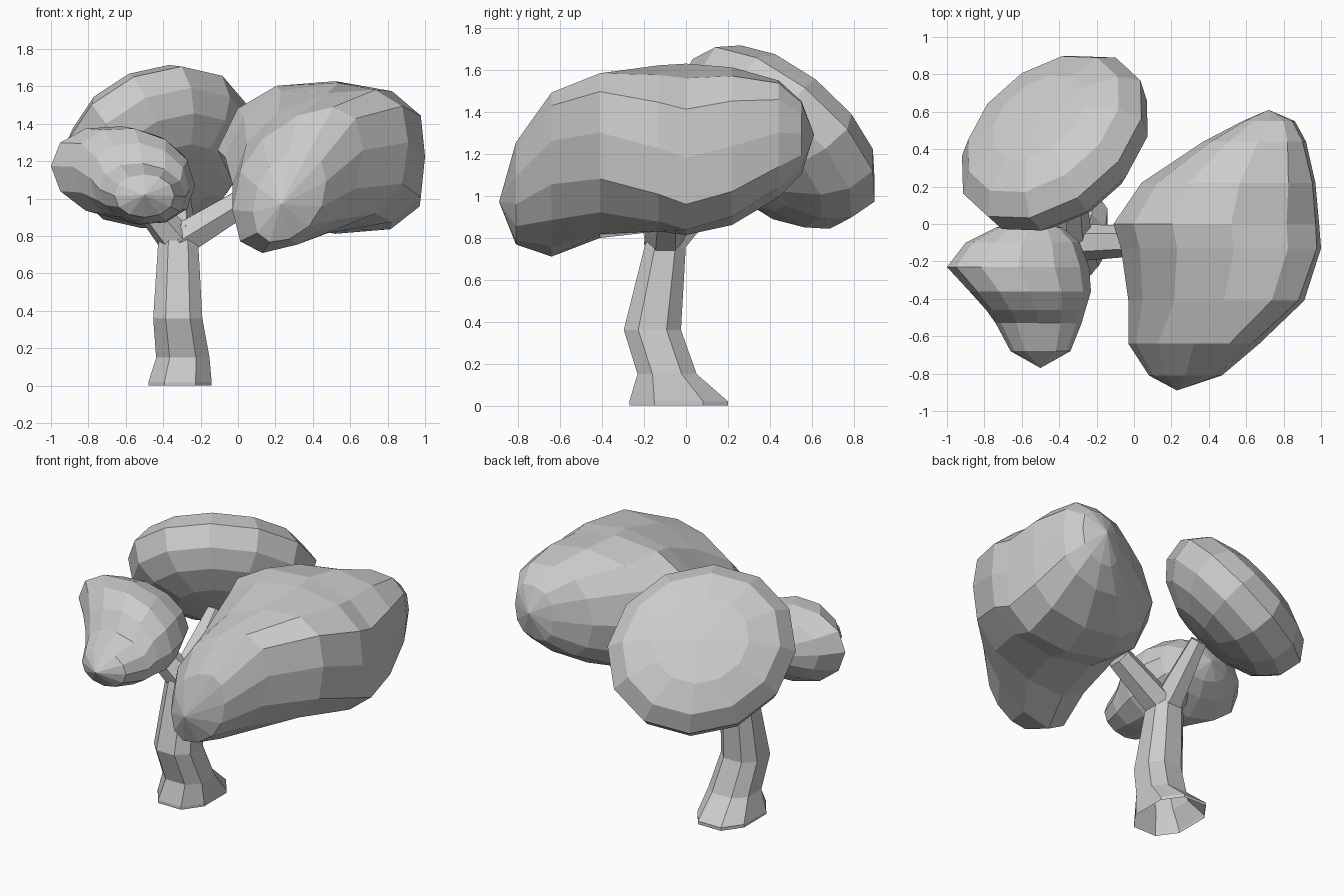
import bpy, bmesh, math
from mathutils import Vector

cube = bpy.data.objects.get("Cube")
if cube:
    bpy.data.objects.remove(cube, do_unlink=True)

grey = bpy.data.materials.new("plain_grey")
grey.use_nodes = True
grey.diffuse_color = (0.6, 0.6, 0.6, 1)
grey.node_tree.nodes["Principled BSDF"].inputs["Base Color"].default_value = (0.6, 0.6, 0.6, 1)


def finish(bm, name):
    bmesh.ops.recalc_face_normals(bm, faces=bm.faces)
    mesh = bpy.data.meshes.new(name)
    bm.to_mesh(mesh)
    bm.free()
    mesh.materials.append(grey)
    obj = bpy.data.objects.new(name, mesh)
    bpy.context.collection.objects.link(obj)


def bulge(v, power):
    return math.copysign(abs(v) ** power, v)


def loft(name, rings, start=None, end=None):
    """Join rings of points; start and end are optional closing tips."""
    bm = bmesh.new()
    loops = [[bm.verts.new(p) for p in ring] for ring in rings]
    n = len(loops[0])
    for a, b in zip(loops, loops[1:]):
        for i in range(n):
            j = (i + 1) % n
            bm.faces.new((a[i], a[j], b[j], b[i]))
    for tip, ring in ((start, loops[0]), (end, loops[-1])):
        if tip:
            v = bm.verts.new(tip)
            for i in range(n):
                bm.faces.new((v, ring[i], ring[(i + 1) % n]))
    finish(bm, name)


def section(y, x0, x1, z0, z1, skew, lean=0, power=0.96, n=12):
    """Rounded upright slice; skew lifts the +x side, lean moves top and bottom to +x."""
    ring = []
    rz = math.sqrt(((z1 - z0) / 2) ** 2 - skew ** 2)
    for i in range(n):
        a = 2 * math.pi * i / n
        c, s = bulge(math.cos(a), power), bulge(math.sin(a), power)
        ring.append(((x0 + x1) / 2 + (x1 - x0) / 2 * c + lean * abs(s), y,
                     (z0 + z1) / 2 + rz * s + skew * c))
    return ring


def tube(name, stations, n):
    """Upright rings given as centre x, y, z and radii in x and y."""
    rings = []
    for x, y, z, rx, ry in stations:
        angles = [2 * math.pi * (i + 0.5) / n for i in range(n)]
        rings.append([(x + rx * bulge(math.cos(a), 0.8),
                       y + ry * bulge(math.sin(a), 0.8), z) for a in angles])
    loft(name, rings)


def branch(name, a, b, r0, r1, n=6):
    a, b = Vector(a), Vector(b)
    turn = (b - a).to_track_quat('Z', 'Y')
    rings = [[p + turn @ Vector((r * math.cos(2 * math.pi * i / n),
                                 r * math.sin(2 * math.pi * i / n), 0)) for i in range(n)]
             for p, r in ((a, r0), (b, r1))]
    loft(name, rings, a, b)


# Large crown with a hanging front lobe
loft("large_crown", [section(*s) for s in (
    (-0.81, 0.08, 0.47, 0.77, 1.25, 0.08, 0, 0.88),
    (-0.64, -0.03, 0.67, 0.72, 1.48, 0.16, 0, 0.88),
    (-0.41, -0.03, 0.91, 0.80, 1.58, 0.11, 0.04, 0.85),
    (-0.13, -0.07, 1.00, 0.83, 1.62, 0, 0.07, 0.85),
    (0.0, -0.11, 0.99, 0.81, 1.63, -0.04, 0.08, 0.85),
    (0.22, 0.04, 0.97, 0.86, 1.61, 0, 0.06, 0.8),
    (0.44, 0.37, 0.92, 0.99, 1.55, 0.03, 0.02, 0.8),
    (0.55, 0.58, 0.86, 1.10, 1.45, 0.02, 0, 0.8))],
    (0.23, -0.89, 0.97), (0.72, 0.61, 1.29))

# Small crown with a low snout at the front
loft("small_crown", [section(*s) for s in (
    (-0.02, -0.74, -0.38, 1.02, 1.26, -0.02),
    (-0.10, -0.90, -0.29, 0.95, 1.34, -0.03),
    (-0.23, -1.00, -0.24, 0.88, 1.39, -0.04),
    (-0.36, -0.88, -0.23, 0.86, 1.38, -0.05),
    (-0.46, -0.79, -0.26, 0.86, 1.30, -0.03),
    (-0.53, -0.74, -0.28, 0.87, 1.19, -0.02),
    (-0.68, -0.66, -0.34, 0.90, 1.13, 0))],
    (-0.58, 0.03, 1.14), (-0.50, -0.77, 1.02))

# Rear crown: a tilted oval cushion, flatter on its upper side
centre = Vector((-0.43, 0.45, 1.295))
normal = Vector((-0.41, 0.63, 0.66)).normalized()
across = normal.cross(Vector((0.64, 0.64, -0.42))).normalized()
along = across.cross(normal)


def cushion(lat, n=12):
    depth = 0.22 if lat > 0 else 0.31
    r, h = bulge(math.cos(lat), 0.9), depth * bulge(math.sin(lat), 0.9)
    angles = [2 * math.pi * i / n for i in range(n)]
    return [centre + normal * h + along * (0.58 * r * math.cos(a))
            + across * (0.515 * r * math.sin(a)) for a in angles]


loft("rear_crown", [cushion(math.radians(d)) for d in (-65, -42, -20, 5, 35, 62)],
     centre - normal * 0.305, centre + normal * 0.215)

# Bent trunk with a foot flaring to the back
tube("trunk", [
    (-0.31, -0.035, 0, 0.18, 0.25),
    (-0.31, -0.035, 0.02, 0.18, 0.25),
    (-0.295, -0.09, 0.15, 0.152, 0.15),
    (-0.322, -0.16, 0.36, 0.14, 0.145),
    (-0.32, -0.10, 0.75, 0.115, 0.105),
    (-0.32, -0.09, 0.86, 0.085, 0.08)], 8)

# Three boughs
fork = (-0.32, -0.10, 0.77)
branch("large_crown_bough", fork, (0.04, -0.09, 0.99), 0.10, 0.08)
branch("small_crown_bough", fork, (-0.50, -0.18, 0.98), 0.10, 0.07)
branch("rear_crown_bough", fork, (-0.32, 0.22, 1.10), 0.10, 0.055)
